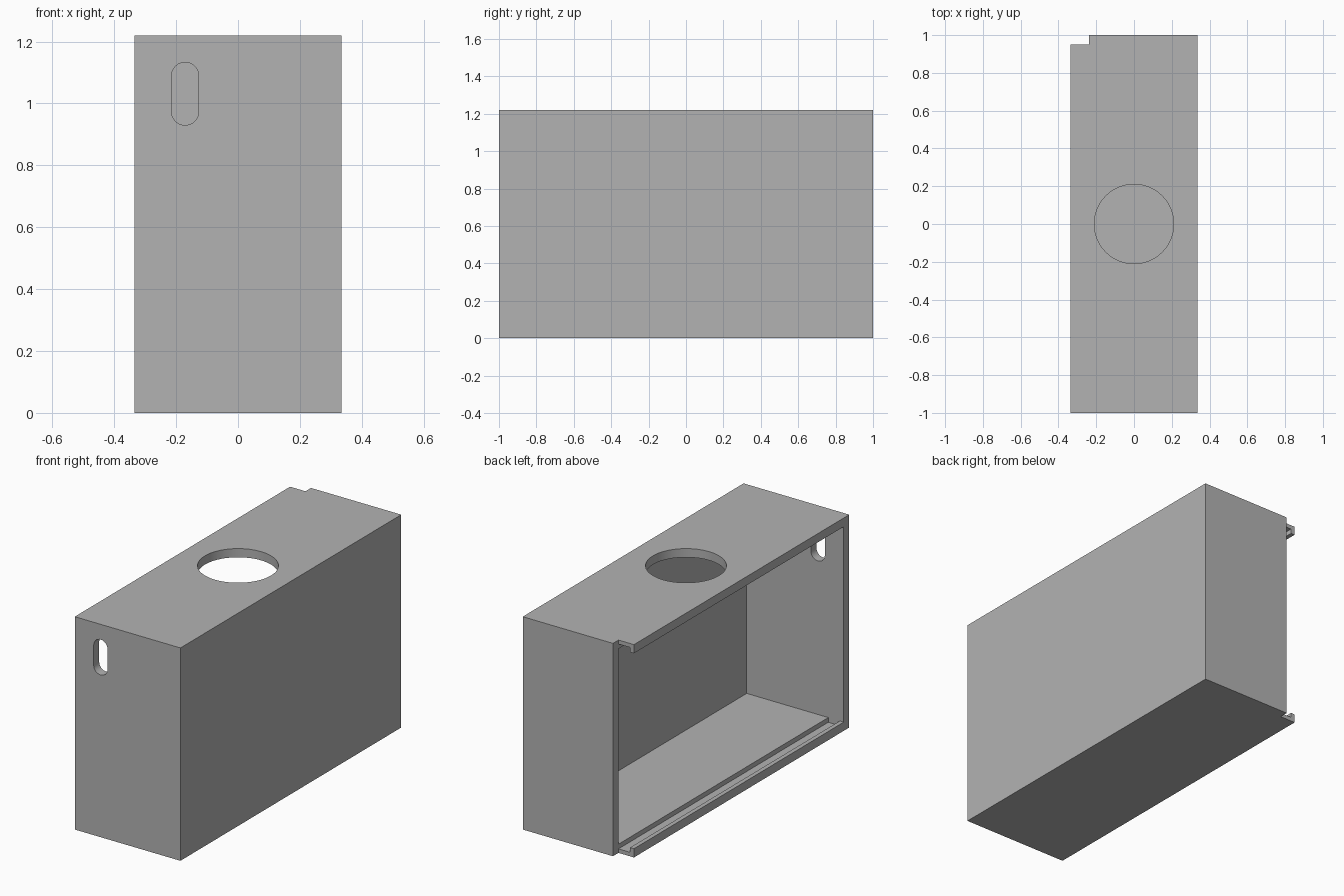
import bpy, bmesh, math

if "Cube" in bpy.data.objects:
    bpy.data.objects.remove(bpy.data.objects["Cube"])

X, Y, H = 0.335, 1.0, 1.22      # half width, half length, height
WALL = 0.05                     # wall thickness
INNER_Y = Y - WALL
SEAT_X = -0.237                 # depth of the sliding lid seat

grey = bpy.data.materials.new("light_grey")
grey.diffuse_color = (0.45, 0.45, 0.45, 1)
grey.use_nodes = True
grey.node_tree.nodes["Principled BSDF"].inputs["Base Color"].default_value = grey.diffuse_color


def prism(name, points, vector):
    """Extrude a closed outline along a vector."""
    bm = bmesh.new()
    face = bm.faces.new([bm.verts.new(p) for p in points])
    ext = bmesh.ops.extrude_face_region(bm, geom=[face])
    verts = [g for g in ext["geom"] if isinstance(g, bmesh.types.BMVert)]
    bmesh.ops.translate(bm, verts=verts, vec=vector)
    bmesh.ops.recalc_face_normals(bm, faces=bm.faces[:])
    mesh = bpy.data.meshes.new(name)
    bm.to_mesh(mesh)
    bm.free()
    mesh.materials.append(grey)
    obj = bpy.data.objects.new(name, mesh)
    bpy.context.collection.objects.link(obj)
    return obj


def block(name, x0, x1, y0, y1, z0, z1):
    return prism(name, [(x0, y0, z0), (x1, y0, z0), (x1, y1, z0), (x0, y1, z0)],
                 (0, 0, z1 - z0))


def arc(cx, cy, r, start, end, n):
    return [(cx + r * math.cos(start + (end - start) * i / n),
             cy + r * math.sin(start + (end - start) * i / n)) for i in range(n + 1)]


# solid body
body = block("enclosure_body", -X, X, -Y, Y, 0, H)

# inside space, open on the left side
cavity = block("cavity_cutter", -1, 0.28, -INNER_Y, INNER_Y, WALL, H - WALL)
# grooves in floor and ceiling for the sliding lid
groove = block("lid_groove_cutter", -0.31, SEAT_X, -INNER_Y, 1.2, 0.023, H - 0.023)
# entry notch in the back wall
notch = block("lid_entry_cutter", -1, SEAT_X, INNER_Y, 1.4, -0.5, H + 0.5)

# round opening in the top
circle = arc(0, 0, 0.21, 0, 2 * math.pi, 96)[:-1]
top_hole = prism("top_hole_cutter", [(x, y, H - 0.1) for x, y in circle], (0, 0, 0.3))

# upright rounded slot in the front wall
r, cx = 0.044, -0.171
outline = (arc(cx, 1.133 - r, r, 0, math.pi, 16)
           + arc(cx, 0.93 + r, r, math.pi, 2 * math.pi, 16))
slot = prism("front_slot_cutter", [(x, -1.2, z) for x, z in outline], (0, 0.35, 0))

# carve the body
bpy.context.view_layer.objects.active = body
body.select_set(True)
for cutter in (cavity, groove, notch, top_hole, slot):
    mod = body.modifiers.new(cutter.name, "BOOLEAN")
    mod.operation = "DIFFERENCE"
    mod.solver = "EXACT"
    mod.object = cutter
    bpy.ops.object.modifier_apply(modifier=mod.name)
    bpy.data.objects.remove(cutter, do_unlink=True)

bpy.ops.object.select_all(action="DESELECT")
body.select_set(True)
bpy.ops.object.shade_smooth_by_angle(angle=math.radians(30))
